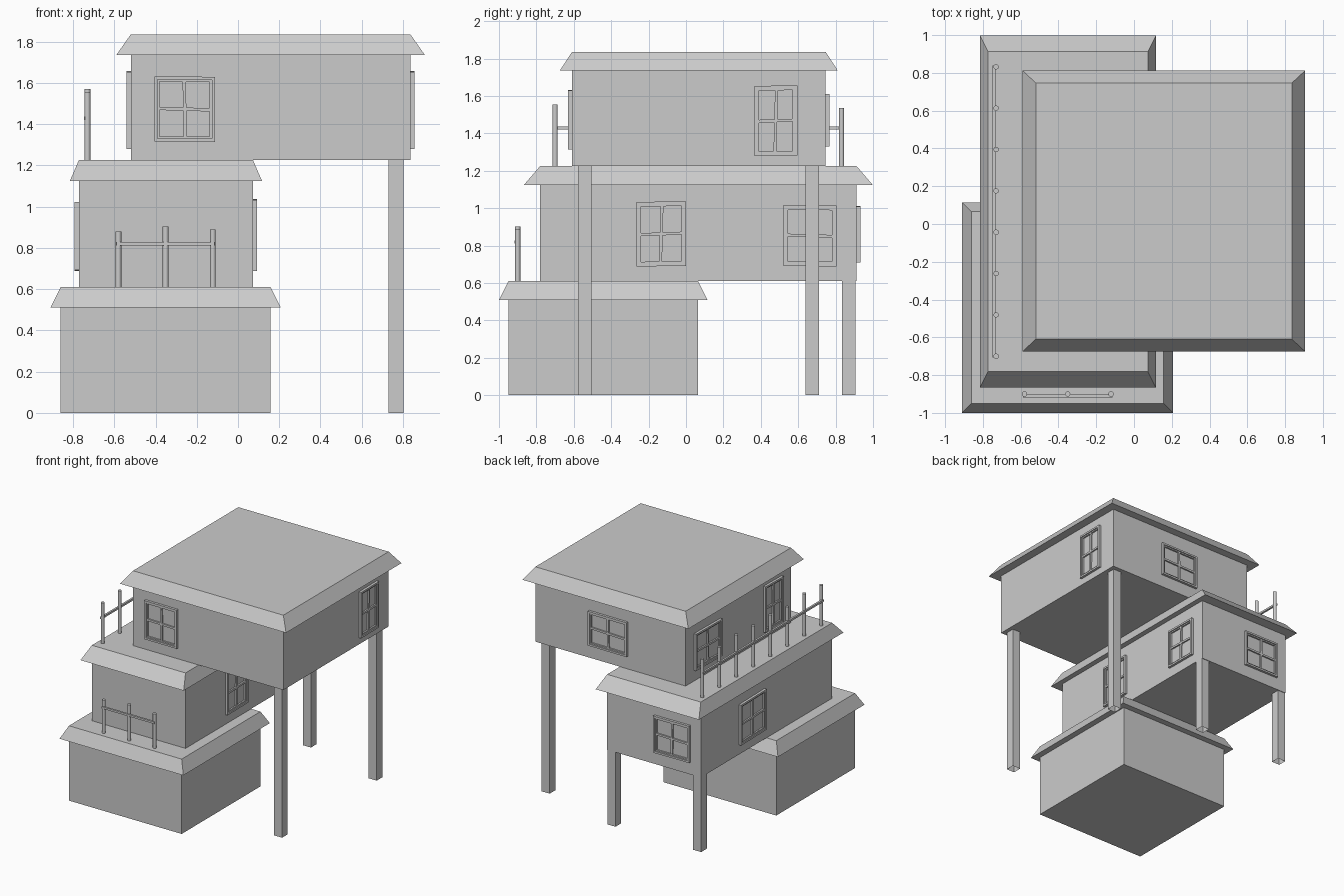
import bpy, bmesh, math, random
from mathutils import Matrix, Vector

random.seed(4)
cube = bpy.data.objects.get("Cube")
if cube:
    bpy.data.objects.remove(cube)

grey = bpy.data.materials.new("plain grey")
grey.use_nodes = True
grey.diffuse_color = (0.6, 0.6, 0.6, 1)
grey.node_tree.nodes["Principled BSDF"].inputs["Base Color"].default_value = (0.6, 0.6, 0.6, 1)


def finish(name, bm):
    bmesh.ops.recalc_face_normals(bm, faces=bm.faces)
    mesh = bpy.data.meshes.new(name)
    bm.to_mesh(mesh)
    bm.free()
    mesh.materials.append(grey)
    obj = bpy.data.objects.new(name, mesh)
    bpy.context.collection.objects.link(obj)
    return obj


def add_box(bm, x, y, z):
    """Box from (min, max) pairs; returns its vertices."""
    verts = bmesh.ops.create_cube(bm, size=1)["verts"]
    for v in verts:
        v.co = Vector([(lo + hi) / 2 + c * (hi - lo) for c, (lo, hi) in zip(v.co, (x, y, z))])
    return verts


def storey(name, x, y, z, eave_x, eave_y):
    """Walls and a flat-topped roof flaring out to its eaves."""
    roof_z = z[1]
    bm = bmesh.new()
    add_box(bm, x, y, z)
    finish(name + "_walls", bm)
    bm = bmesh.new()
    for v in add_box(bm, x, y, (roof_z, roof_z + 0.1)):
        if v.co.z < roof_z + 0.05:
            v.co.x += eave_x if v.co.x > sum(x) / 2 else -eave_x
            v.co.y += eave_y if v.co.y > sum(y) / 2 else -eave_y
    finish(name + "_roof", bm)


def support(name, x, y, top):
    """Square stilt, open at its foot."""
    bm = bmesh.new()
    add_box(bm, (x, x + 0.072), (y, y + 0.072), (0, top))
    foot = [f for f in bm.faces if f.normal.z < -0.5 or f.calc_center_median().z < 0.01]
    bmesh.ops.delete(bm, geom=foot, context="FACES_ONLY")
    finish(name, bm)


def window(name, side, wall, span, z):
    """Slightly crooked four-pane window; side is the wall it hangs on."""
    w, h = span[1] - span[0], z[1] - z[0]
    bm = bmesh.new()

    def ring(inset, width, depth):
        a, b = w / 2 - inset, h / 2 - inset
        for s in (-1, 1):
            add_box(bm, sorted((s * a, s * (a - width))), (-depth, 0.004), (-b, b))
            add_box(bm, (-a + width, a - width), (-depth, 0.004), sorted((s * b, s * (b - width))))

    ring(0, 0.015, 0.02)
    ring(0.015, 0.01, 0.012)
    skew = [random.uniform(-0.03, 0.03) for _ in "ab"]
    for v in add_box(bm, (-0.008, 0.008), (-0.012, 0.004), (-h / 2 + 0.02, h / 2 - 0.02)):
        v.co.x += skew[0] * v.co.z
    for v in add_box(bm, (-w / 2 + 0.02, w / 2 - 0.02), (-0.012, 0.004), (-0.008, 0.008)):
        v.co.z += skew[1] * v.co.x
    # lean the whole frame a touch
    lean = random.uniform(-0.025, 0.025)
    for v in bm.verts:
        v.co.z += lean * v.co.x
    mid, height = sum(span) / 2, sum(z) / 2
    turn = {"front": 0, "right": 90, "back": 180, "left": -90}[side]
    place = (mid, wall, height) if side in ("front", "back") else (wall, mid, height)
    bm.transform(Matrix.Translation(place) @ Matrix.Rotation(math.radians(turn), 4, "Z"))
    finish(name, bm)


def railing(name, start, end, count, base, rail_z, tops, out):
    """Row of round posts of uneven height with one thin rail."""
    start, end, out = Vector(start), Vector(end), Vector(out)
    bm = bmesh.new()
    for i in range(count):
        p = start.lerp(end, i / (count - 1))
        tall = tops[i % len(tops)]
        bmesh.ops.create_cone(bm, cap_ends=True, segments=20, radius1=0.014, radius2=0.014, depth=tall,
                              matrix=Matrix.Translation((p.x, p.y, base + tall / 2)))
    post = finish(name + "_posts", bm)
    bpy.context.view_layer.objects.active = post
    bpy.ops.object.select_all(action="DESELECT")
    post.select_set(True)
    bpy.ops.object.shade_smooth_by_angle()
    bm = bmesh.new()
    a, b = start + out, end + out
    add_box(bm, (a.x - 0.008, b.x + 0.008), (a.y - 0.008, b.y + 0.008), (rail_z - 0.008, rail_z + 0.008))
    finish(name + "_rail", bm)


# Three stacked storeys
storey("lower", (-0.86, 0.157), (-0.95, 0.065), (0, 0.51), 0.05, 0.05)
storey("middle", (-0.772, 0.073), (-0.78, 0.912), (0.61, 1.125), 0.043, 0.086)
storey("upper", (-0.52, 0.836), (-0.61, 0.747), (1.225, 1.735), 0.07, 0.065)

# Stilts under the overhangs
for label, y in (("front", -0.578), ("back", 0.64)):
    support("upper_stilt_" + label, 0.731, y, 1.225)
for label, x in (("left", 0.001), ("right", -0.772)):
    support("middle_stilt_" + label, x, 0.835, 0.61)

# Windows
window("upper_front_window", "front", -0.61, (-0.405, -0.112), (1.315, 1.63))
window("upper_back_window", "back", 0.747, (0.0, 0.35), (1.33, 1.61))
window("upper_plus_window", "right", 0.836, (0.365, 0.595), (1.28, 1.655))
window("upper_minus_window_back", "left", -0.52, (0.3, 0.64), (1.31, 1.61))
window("upper_minus_window_front", "left", -0.52, (-0.49, -0.255), (1.28, 1.655))
window("middle_plus_window_front", "right", 0.073, (-0.265, 0.0), (0.69, 1.035))
window("middle_plus_window_back", "right", 0.073, (0.52, 0.805), (0.69, 1.015))
window("middle_minus_window", "left", -0.772, (0.09, 0.42), (0.69, 1.02))
window("middle_back_window", "back", 0.912, (-0.68, -0.355), (0.71, 1.01))

# Balcony railings
railing("front_railing", (-0.58, -0.9, 0), (-0.122, -0.9, 0), 3, 0.61, 0.82, (0.27, 0.293, 0.28), (0, -0.01, 0))
railing("side_railing", (-0.73, -0.7, 0), (-0.73, 0.832, 0), 8, 1.225, 1.428,
        (0.33, 0.345, 0.32, 0.34, 0.335, 0.345, 0.325, 0.31), (-0.01, 0, 0))
